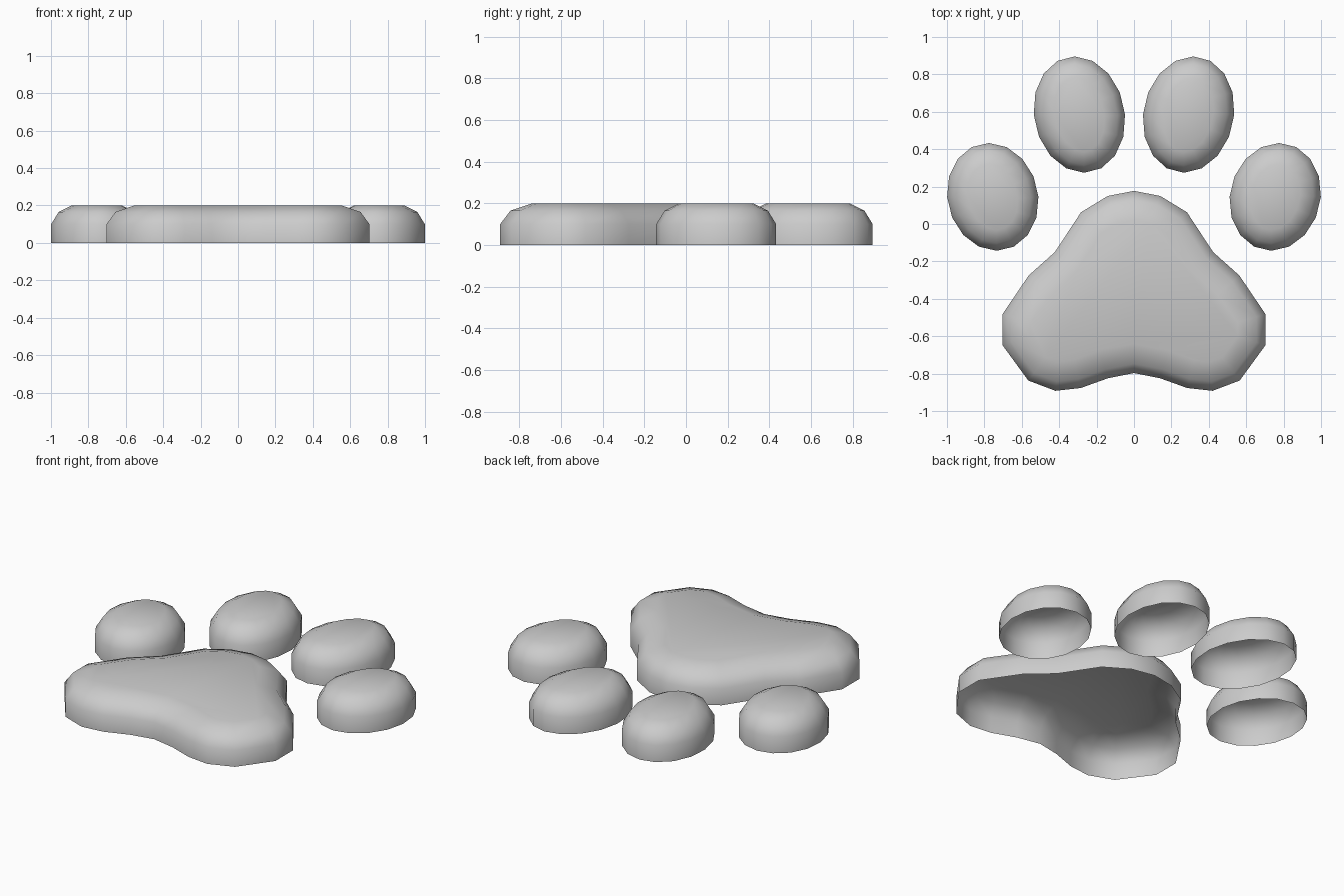
import bpy, bmesh, math
from mathutils import Vector

if "Cube" in bpy.data.objects:
    bpy.data.objects.remove(bpy.data.objects["Cube"])


def inset(loop, d):
    """Move each point of a counter-clockwise loop inward by d."""
    out = []
    for i, p in enumerate(loop):
        t = (p - loop[i - 1]).normalized() + (loop[(i + 1) % len(loop)] - p).normalized()
        t.normalize()
        out.append(p + Vector((-t.y, t.x)) * d)
    return out


def pad(name, loop, profile):
    """Open-bottomed cushion: stacked inset rings with a flat cap."""
    bm = bmesh.new()
    rings = [[bm.verts.new((p.x, p.y, z)) for p in inset(loop, d)] for d, z in profile]
    n = len(loop)
    for a, b in zip(rings, rings[1:]):
        for i in range(n):
            j = (i + 1) % n
            bm.faces.new((a[i], a[j], b[j], b[i]))
    bm.faces.new(rings[-1])
    for f in bm.faces:
        f.smooth = True
    me = bpy.data.meshes.new(name)
    bm.to_mesh(me)
    bm.free()
    ob = bpy.data.objects.new(name, me)
    bpy.context.collection.objects.link(ob)
    return ob


def toe(name, cx, cy, rx, ry, lean, side):
    """Slightly leaning oval toe pad, mirrored by side."""
    loop = []
    for i in range(16):
        t = math.tau * i / 16
        loop.append(Vector((side * (cx + rx * math.cos(t) + lean * math.sin(t)),
                            cy + ry * math.sin(t))))
    if side < 0:
        loop.reverse()
    pad(name, loop, [(0, 0), (0, 0.1), (0.04, 0.165), (0.11, 0.2)])


# Main pad: right half of the outline, bottom to top, then mirrored
half = [(0, -0.797), (0.14, -0.825), (0.285, -0.877), (0.42, -0.892), (0.565, -0.837),
        (0.703, -0.648), (0.703, -0.482), (0.563, -0.275), (0.423, -0.15),
        (0.283, 0.063), (0.14, 0.15), (0, 0.177)]
outline = [Vector(p) for p in half] + [Vector((-x, y)) for x, y in half[-2:0:-1]]
pad("main_pad", outline, [(0, 0), (0, 0.1), (0.05, 0.165), (0.155, 0.2)])

# Toe pads
for side, label in ((1, "right"), (-1, "left")):
    toe("inner_toe_" + label, 0.292, 0.585, 0.244, 0.311, 0.025, side)
    toe("outer_toe_" + label, 0.755, 0.145, 0.244, 0.288, 0.021, side)
